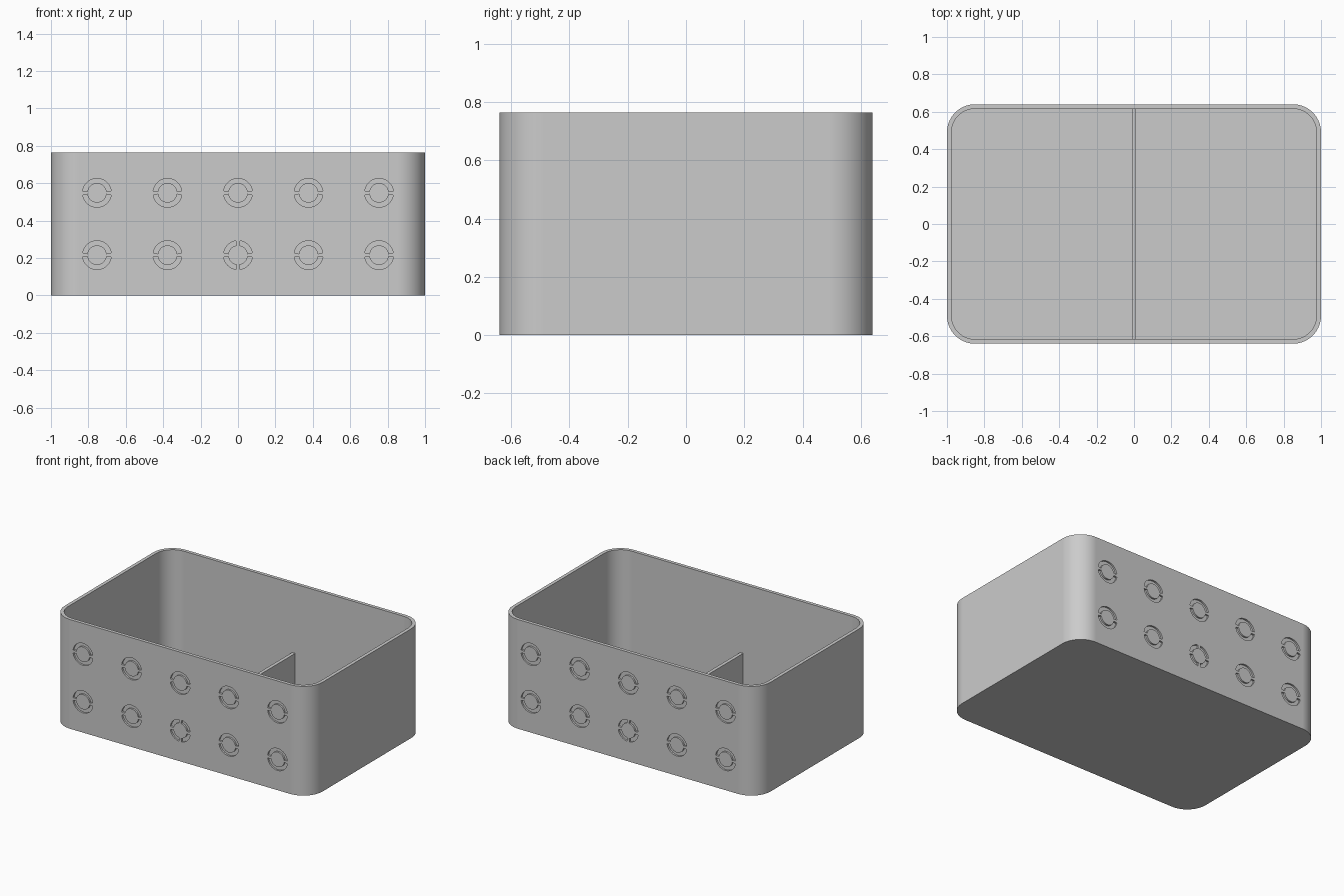
import bpy, bmesh
from math import sin, cos, pi, radians

cube = bpy.data.objects.get("Cube")
if cube:
    bpy.data.objects.remove(cube)

HX, HY, H = 1.0, 0.64, 0.765      # half width, half depth, height
WALL, FLOOR, RADIUS = 0.024, 0.024, 0.15
GROOVE = 0.012                    # depth of the ring grooves

grey = bpy.data.materials.new("plain grey")
grey.use_nodes = True
colour = (0.6, 0.6, 0.6, 1)
grey.diffuse_color = colour
grey.node_tree.nodes["Principled BSDF"].inputs["Base Color"].default_value = colour


def make_object(name, bm):
    bmesh.ops.recalc_face_normals(bm, faces=bm.faces)
    mesh = bpy.data.meshes.new(name)
    bm.to_mesh(mesh)
    bm.free()
    mesh.materials.append(grey)
    obj = bpy.data.objects.new(name, mesh)
    bpy.context.collection.objects.link(obj)
    return obj


def rounded_loop(bm, inset, z, steps=14):
    """Rounded rectangle of vertices, inset from the outer wall."""
    verts = []
    for k, (sx, sy) in enumerate([(1, 1), (-1, 1), (-1, -1), (1, -1)]):
        for i in range(steps + 1):
            a = (k + i / steps) * pi / 2
            r = RADIUS - inset
            verts.append(bm.verts.new((sx * (HX - RADIUS) + r * cos(a),
                                       sy * (HY - RADIUS) + r * sin(a), z)))
    return verts


def skin(bm, a, b):
    for i in range(len(a)):
        j = (i + 1) % len(a)
        bm.faces.new((a[i], a[j], b[j], b[i]))


# Open box: outer wall, rim, inner wall and floor
bm = bmesh.new()
loops = [rounded_loop(bm, *p) for p in
         [(0, 0), (0, H), (WALL, H), (WALL, FLOOR)]]
for a, b in zip(loops, loops[1:]):
    skin(bm, a, b)
bm.faces.new(loops[0])
bm.faces.new(loops[-1])
box = make_object("box_shell", bm)


def arc_block(bm, cx, cz, side, start, end, r_in=0.052, r_out=0.077, steps=16):
    """Curved block that cuts one groove arc into the front or back wall."""
    rows = []
    for i in range(steps + 1):
        a = start + (end - start) * i / steps
        rows.append([bm.verts.new((cx + r * cos(a), side * y, cz + r * sin(a)))
                     for r, y in [(r_in, HY - GROOVE), (r_out, HY - GROOVE),
                                  (r_out, HY + 0.02), (r_in, HY + 0.02)]])
    for a, b in zip(rows, rows[1:]):
        skin(bm, a, b)
    bm.faces.new(rows[0])
    bm.faces.new(rows[-1])


# Ring grooves on front and back; the lower middle ring has four bridges
bm = bmesh.new()
for side in (-1, 1):
    for col in range(-2, 3):
        for cz in (0.215, 0.548):
            parts = 4 if col == 0 and cz < 0.3 else 2
            for p in range(parts):
                span, gap = 2 * pi / parts, radians(8)
                arc_block(bm, col * 0.377, cz, side,
                          p * span + gap, (p + 1) * span - gap)
cutter = make_object("groove_cutter", bm)
cutter.hide_render = True

cut = box.modifiers.new("grooves", "BOOLEAN")
cut.operation, cut.solver, cut.object = "DIFFERENCE", "EXACT", cutter
bpy.ops.object.select_all(action="DESELECT")
bpy.context.view_layer.objects.active = box
box.select_set(True)
bpy.ops.object.modifier_apply(modifier=cut.name)
bpy.data.objects.remove(cutter)
bpy.ops.object.shade_smooth_by_angle(angle=radians(30))
weighted = box.modifiers.new("even shading", "WEIGHTED_NORMAL")
weighted.keep_sharp = True

# Low divider across the middle
bm = bmesh.new()
bmesh.ops.create_cube(bm, size=1)
top = 0.28
for v in bm.verts:
    v.co.x *= 0.024
    v.co.y *= 2 * (HY - WALL) + 0.01
    v.co.z = top if v.co.z > 0 else FLOOR - 0.01
make_object("divider", bm)
